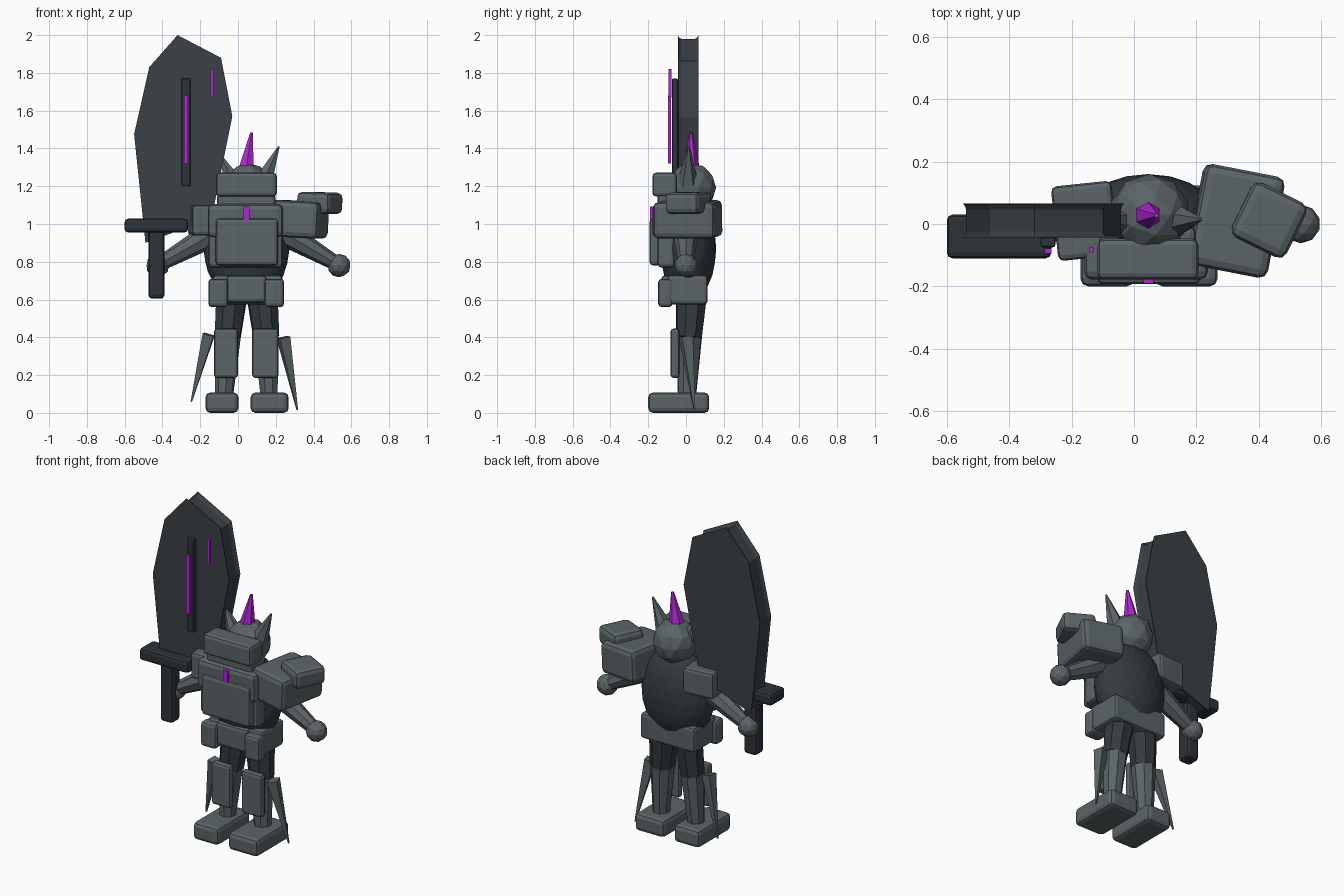
import bpy, bmesh, math
from mathutils import Vector, Matrix, Euler

if "Cube" in bpy.data.objects:
    bpy.data.objects.remove(bpy.data.objects["Cube"])


def material(name, rgb):
    m = bpy.data.materials.new(name)
    m.diffuse_color = (*rgb, 1)
    m.use_nodes = True
    m.node_tree.nodes["Principled BSDF"].inputs["Base Color"].default_value = m.diffuse_color
    return m


ARMOR = material("armor grey", (0.105, 0.13, 0.138))
BODY = material("dark undersuit", (0.034, 0.044, 0.050))
BLADE = material("blade steel", (0.042, 0.052, 0.060))
GUARD = material("hilt charcoal", (0.027, 0.033, 0.041))
VIOLET = material("glowing violet", (0.42, 0.022, 0.64))


def finish(name, bm, mat):
    bmesh.ops.recalc_face_normals(bm, faces=bm.faces)
    me = bpy.data.meshes.new(name)
    bm.to_mesh(me)
    bm.free()
    me.materials.append(mat)
    ob = bpy.data.objects.new(name, me)
    bpy.context.collection.objects.link(ob)
    return ob


def box(name, xr, yr, zr, mat=ARMOR, bevel=0.018, rot=(0, 0, 0)):
    """Bevelled block given by its x, y and z ranges, turned about its centre."""
    bm = bmesh.new()
    bmesh.ops.create_cube(bm, size=1)
    size = [r[1] - r[0] for r in (xr, yr, zr)]
    centre = Vector([(r[0] + r[1]) / 2 for r in (xr, yr, zr)])
    bmesh.ops.scale(bm, vec=size, verts=bm.verts)
    if bevel:
        bmesh.ops.bevel(bm, geom=bm.edges[:], offset=min(bevel, min(size) * 0.35),
                        segments=2, profile=0.5, affect='EDGES')
    turn = Euler([math.radians(a) for a in rot]).to_matrix().to_4x4()
    bm.transform(Matrix.Translation(centre) @ turn)
    return finish(name, bm, mat)


def ball(name, centre, radii, mat, sub=3):
    bm = bmesh.new()
    bmesh.ops.create_icosphere(bm, subdivisions=sub, radius=1)
    bm.transform(Matrix.Translation(centre) @ Matrix.Diagonal((*radii, 1)))
    return finish(name, bm, mat)


def rod(name, a, b, r1, r2, mat, sides=8):
    """Tapered limb or spike from a to b."""
    a, b = Vector(a), Vector(b)
    bm = bmesh.new()
    bmesh.ops.create_cone(bm, cap_ends=True, segments=sides, radius1=r1,
                          radius2=r2, depth=(b - a).length)
    q = Vector((0, 0, 1)).rotation_difference(b - a)
    bm.transform(Matrix.Translation((a + b) / 2) @ q.to_matrix().to_4x4())
    return finish(name, bm, mat)


# Broad sword blade with a hollow rim
outline = [(-0.32, 2.0), (-0.09, 1.88), (-0.03, 1.57), (-0.14, 1.03),
           (-0.49, 0.90), (-0.55, 1.475), (-0.47, 1.83)]
bm = bmesh.new()
rings = []
for y, s in ((-0.043, 1.0), (-0.038, 0.975), (-0.024, 0.953),
             (0.046, 0.953), (0.061, 0.975), (0.066, 1.0)):
    rings.append([bm.verts.new((-0.29 + (x + 0.29) * s, y,
                                1.45 + (z - 1.45) * (1 - (1 - s) * 0.8)))
                  for x, z in outline])
n = len(outline)
for lo, hi in zip(rings, rings[1:]):
    for i in range(n):
        j = (i + 1) % n
        bm.faces.new((lo[i], lo[j], hi[j], hi[i]))
bm.faces.new(rings[0])
bm.faces.new(rings[-1][::-1])
finish("sword_blade", bm, BLADE)

# Sword fittings
box("blade_ridge", (-0.30, -0.252), (-0.075, -0.042), (1.20, 1.77), GUARD, 0.008)
box("ridge_glow", (-0.287, -0.264), (-0.095, -0.079), (1.32, 1.68), VIOLET, 0)
box("blade_glow", (-0.145, -0.13), (-0.092, -0.076), (1.67, 1.82), VIOLET, 0)
box("sword_guard", (-0.60, -0.265), (-0.11, 0.03), (0.955, 1.028), GUARD)
box("sword_grip", (-0.474, -0.39), (-0.085, 0.0), (0.605, 0.97), GUARD)

# Torso
ball("torso", (0.045, 0.012, 0.87), (0.228, 0.148, 0.28), BODY)
box("chest_plate", (-0.16, 0.237), (-0.178, -0.01), (0.93, 1.105), ARMOR, 0.025)
box("belly_plate", (-0.155, 0.235), (-0.15, -0.06), (0.77, 0.95), ARMOR).scale = (1, 1, 1)
box("front_plate", (-0.118, 0.213), (-0.193, -0.13), (0.78, 1.03), ARMOR, 0.02)
box("chest_glow", (0.03, 0.062), (-0.19, -0.17), (1.01, 1.093), VIOLET, 0)

# Hips
box("pelvis", (-0.135, 0.235), (-0.10, 0.115), (0.575, 0.73))
box("belt_plate", (-0.06, 0.15), (-0.13, -0.06), (0.585, 0.728))
for side, x in (("left", -0.157), ("right", 0.14)):
    box(side + "_hip_plate", (x, x + 0.104), (-0.147, -0.072), (0.56, 0.71))

# Head, visor and horns
ball("head", (0.05, 0.03, 1.192), (0.13, 0.13, 0.132), ARMOR, 2)
box("visor", (-0.117, 0.206), (-0.178, -0.047), (1.145, 1.272), ARMOR, 0.02)
box("jaw_guard", (-0.11, 0.198), (-0.15, -0.01), (1.09, 1.16))
rod("crest_spike", (0.043, 0.028, 1.29), (0.072, 0.028, 1.485), 0.046, 0.008, VIOLET, 6)
rod("right_horn", (0.132, 0.01, 1.22), (0.216, 0.015, 1.41), 0.056, 0.005, ARMOR, 6)
rod("left_horn", (-0.02, 0.01, 1.21), (-0.098, 0.015, 1.372), 0.056, 0.005, ARMOR, 6)

# Shoulders
box("left_shoulder", (-0.255, -0.06), (-0.11, 0.13), (0.94, 1.10), rot=(0, 0, 6))
box("right_shoulder", (0.195, 0.455), (-0.155, 0.175), (0.928, 1.122),
    bevel=0.028, rot=(0, 3, -11))
box("shoulder_cap", (0.335, 0.53), (-0.085, 0.11), (1.055, 1.168),
    bevel=0.028, rot=(0, 2, -26))

# Arms and legs, one pass per side
SIDES = (
    ("left", (-0.13, 0.0, 0.95), (-0.42, 0.0, 0.785), (-0.425, 0.0, 0.78),
     (-0.03, 0.03, 0.65), (-0.055, 0.015, 0.40), (-0.075, 0.005, 0.08),
     (-0.127, 0.0), (-0.172, 0.002), (-0.155, 0.0, 0.415), (-0.247, 0.045, 0.06)),
    ("right", (0.23, 0.0, 0.96), (0.53, 0.0, 0.785), (0.535, 0.0, 0.78),
     (0.125, 0.03, 0.65), (0.15, 0.015, 0.40), (0.165, 0.005, 0.08),
     (0.075, 0.215), (0.067, 0.268), (0.24, 0.0, 0.40), (0.314, 0.045, 0.015)),
)
for side, shoulder, wrist, hand, hip, knee, ankle, plate, foot, fin, tip in SIDES:
    rod(side + "_arm", shoulder, wrist, 0.07, 0.038, ARMOR)
    ball(side + "_hand", hand, (0.062, 0.062, 0.062), ARMOR, 2)
    rod(side + "_thigh", hip, knee, 0.088, 0.072, BODY)
    rod(side + "_shin", knee, ankle, 0.070, 0.048, ARMOR)
    box(side + "_shin_plate", plate, (-0.082, -0.035), (0.185, 0.447))
    box(side + "_foot", foot, (-0.20, 0.123), (0.0, 0.108), ARMOR, 0.025)
    rod(side + "_calf_spike", fin, tip, 0.042, 0.005, ARMOR, 4)
